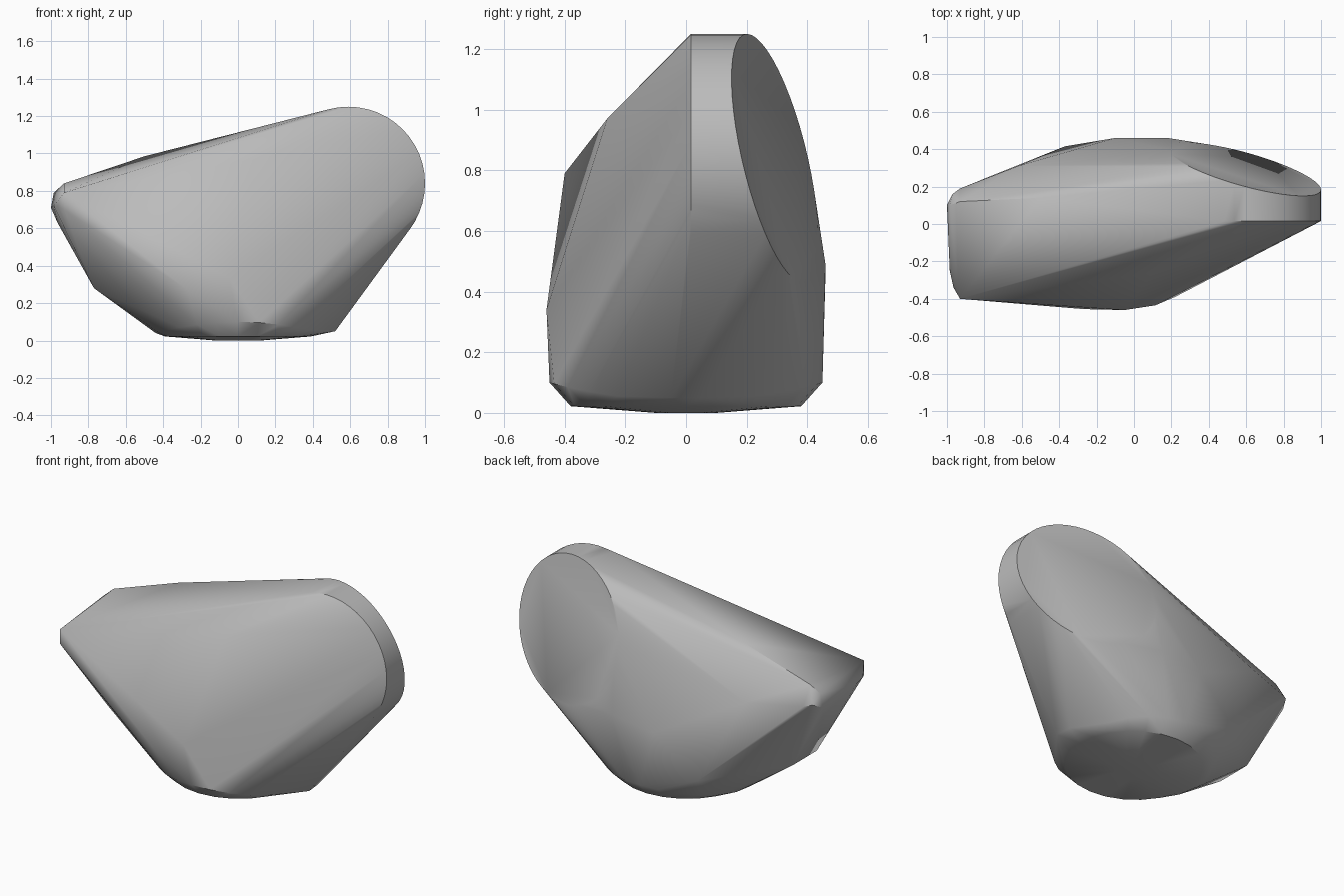
import bpy
import bmesh
from math import cos, sin, pi, radians

cube = bpy.data.objects.get("Cube")
if cube:
    bpy.data.objects.remove(cube)

grey = bpy.data.materials.new("plain_grey")
grey.use_nodes = True
GREY = (0.5, 0.5, 0.5, 1)
grey.diffuse_color = GREY
grey.node_tree.nodes["Principled BSDF"].inputs["Base Color"].default_value = GREY

points = []


def ring(count, place):
    """Add points round a closed loop given by a function of the angle."""
    points.extend(place(2 * pi * i / count) for i in range(count))


# Round head: flat front rim and a tilted back rim
HX, HZ, HR = 0.59, 0.84, 0.41
ring(48, lambda a: (HX + HR * cos(a), 0.016, HZ + HR * sin(a)))
ring(48, lambda a: (HX + HR * cos(a), 0.293 - 0.143 * cos(a - radians(40)),
                    HZ + HR * sin(a)))

# Base: rounded edge narrowing to a slightly bulging underside
ring(24, lambda a: (0.44 * cos(a), 0.45 * sin(a), 0.04 + 0.06 * sin(a) ** 2))
ring(24, lambda a: (0.39 * cos(a), 0.38 * sin(a), 0.022))
ring(12, lambda a: (0.12 * cos(a), 0.1 * sin(a), 0))
points += [(0.52, -0.05, 0.05), (0.51, 0.05, 0.05)]

# Tail end
points += [(-0.93, -0.40, 0.79), (-0.93, -0.40, 0.70), (-0.965, -0.34, 0.72),
           (-0.985, -0.25, 0.72), (-1.0, 0.10, 0.71), (-0.985, 0.10, 0.79),
           (-0.93, 0.12, 0.84), (-0.97, 0.16, 0.74), (-0.93, 0.19, 0.73),
           (-0.965, 0.05, 0.63), (-0.77, 0.06, 0.28), (-0.77, -0.17, 0.28)]

# Body corners: front, top and back
points += [(0.10, -0.26, 0.97), (-0.05, -0.46, 0.34), (-0.27, -0.455, 0.27),
           (-0.50, 0.14, 0.985), (-0.62, 0.31, 0.72), (-0.37, 0.415, 0.21),
           (0.18, 0.46, 0.49), (-0.10, 0.46, 0.45)]

# Wrap everything in one convex skin
bm = bmesh.new()
for p in points:
    bm.verts.new(p)
hull = bmesh.ops.convex_hull(bm, input=bm.verts)
loose = {g for g in hull["geom_interior"] + hull["geom_unused"]
         if isinstance(g, bmesh.types.BMVert)}
bmesh.ops.delete(bm, geom=list(loose), context="VERTS")
bmesh.ops.dissolve_limit(bm, angle_limit=radians(1), verts=bm.verts, edges=bm.edges)
bmesh.ops.recalc_face_normals(bm, faces=bm.faces)
mesh = bpy.data.meshes.new("faceted_body")
bm.to_mesh(mesh)
bm.free()
mesh.materials.append(grey)
body = bpy.data.objects.new("faceted_body", mesh)
bpy.context.collection.objects.link(body)
bpy.context.view_layer.objects.active = body
body.select_set(True)
bpy.ops.object.shade_smooth_by_angle(angle=radians(35))
